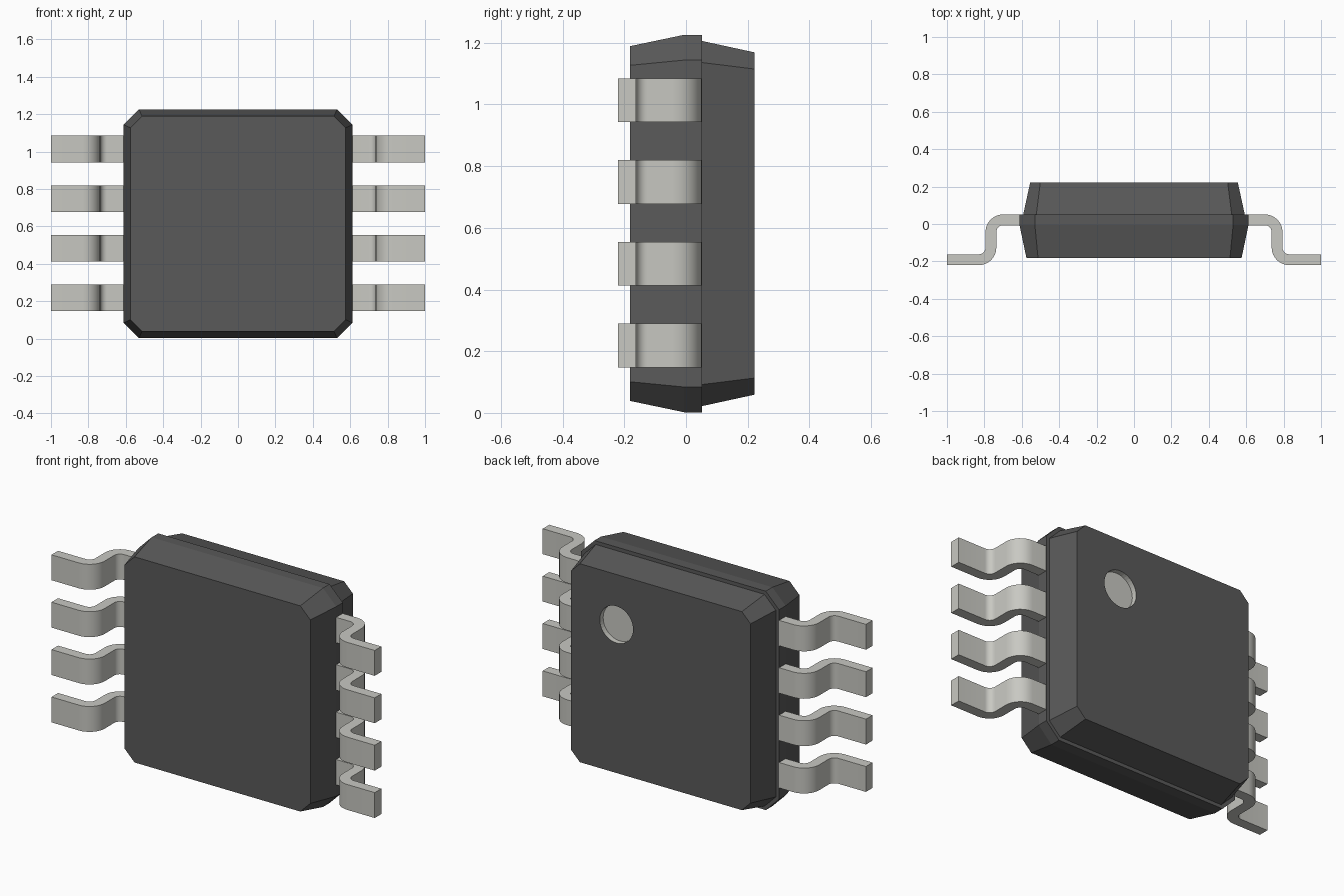
import bpy, bmesh
from math import sin, cos, pi

if "Cube" in bpy.data.objects:
    bpy.data.objects.remove(bpy.data.objects["Cube"])

CZ = 0.614  # height of the package centre


def material(name, color):
    m = bpy.data.materials.new(name)
    m.diffuse_color = color
    m.use_nodes = True
    m.node_tree.nodes["Principled BSDF"].inputs["Base Color"].default_value = m.diffuse_color
    return m


DARK = material("dark_plastic", (0.1, 0.1, 0.1, 1))
METAL = material("lead_metal", (0.58, 0.58, 0.54, 1))


def make_object(name, bm, mat):
    bmesh.ops.recalc_face_normals(bm, faces=bm.faces)
    mesh = bpy.data.meshes.new(name)
    bm.to_mesh(mesh)
    bm.free()
    mesh.materials.append(mat)
    ob = bpy.data.objects.new(name, mesh)
    bpy.context.collection.objects.link(ob)
    return ob


def activate(ob):
    bpy.ops.object.select_all(action='DESELECT')
    ob.select_set(True)
    bpy.context.view_layer.objects.active = ob


# Package body: chamfered square sections (y, half size, chamfer) lofted along y
def ring(bm, y, h, c):
    k = h - c
    pts = [(h, -k), (h, k), (k, h), (-k, h), (-h, k), (-h, -k), (-k, -h), (k, -h)]
    return [bm.verts.new((x, y, CZ + z)) for x, z in pts]


sections = [(-0.182, 0.575, 0.062), (-0.006, 0.612, 0.082), (0.052, 0.612, 0.082),
            (0.052, 0.592, 0.07), (0.222, 0.555, 0.054)]
bm = bmesh.new()
rings = [ring(bm, *s) for s in sections]
for a, b in zip(rings, rings[1:]):
    for i in range(8):
        j = (i + 1) % 8
        bm.faces.new((a[i], a[j], b[j], b[i]))
bm.faces.new(rings[0])
bm.faces.new(rings[-1])
body = make_object("package_body", bm, DARK)

# Pin-one marker: shallow round recess with a light surface
bpy.ops.mesh.primitive_cylinder_add(vertices=40, radius=0.103, depth=0.2,
                                    location=(0.275, 0.292, CZ + 0.275), rotation=(pi / 2, 0, 0))
cutter = bpy.context.object
cutter.name = "marker_cutter"
cutter.hide_render = True
cutter.data.materials.append(METAL)
mod = body.modifiers.new("marker_recess", 'BOOLEAN')
mod.operation = 'DIFFERENCE'
mod.solver = 'EXACT'
mod.material_mode = 'TRANSFER'
mod.object = cutter
activate(body)
bpy.ops.object.modifier_apply(modifier=mod.name)
bpy.data.objects.remove(cutter)


# Gull-wing lead: offset both sides of an S-shaped centre line, then extrude
def lead(name, side, z):
    t, r, n = 0.029, 0.065, 8
    path = [(0.54, 0.022, 0, 1)]  # x, y, normal x, normal y
    for i in range(n + 1):
        a = pi / 2 * (1 - i / n)
        path.append((0.70 + r * cos(a), -0.043 + r * sin(a), cos(a), sin(a)))
    for i in range(n + 1):
        a = pi + pi / 2 * i / n
        path.append((0.83 + r * cos(a), -0.126 + r * sin(a), -cos(a), -sin(a)))
    path.append((1.0, -0.191, 0, 1))
    bm = bmesh.new()
    rows = []
    for x, y, nx, ny in path:
        rows.append([bm.verts.new((side * (x + s * t * nx), y + s * t * ny, z + w))
                     for s, w in ((1, -0.071), (1, 0.071), (-1, 0.071), (-1, -0.071))])
    for a, b in zip(rows, rows[1:]):
        for i in range(4):
            j = (i + 1) % 4
            bm.faces.new((a[i], a[j], b[j], b[i]))
    bm.faces.new(rows[0])
    bm.faces.new(rows[-1])
    ob = make_object(name, bm, METAL)
    activate(ob)
    bpy.ops.object.shade_smooth_by_angle(angle=pi / 6)


for side, label in ((-1, "left"), (1, "right")):
    for i in range(4):
        lead(f"{label}_lead_{i + 1}", side, CZ + 0.002 + (i - 1.5) * 0.265)
